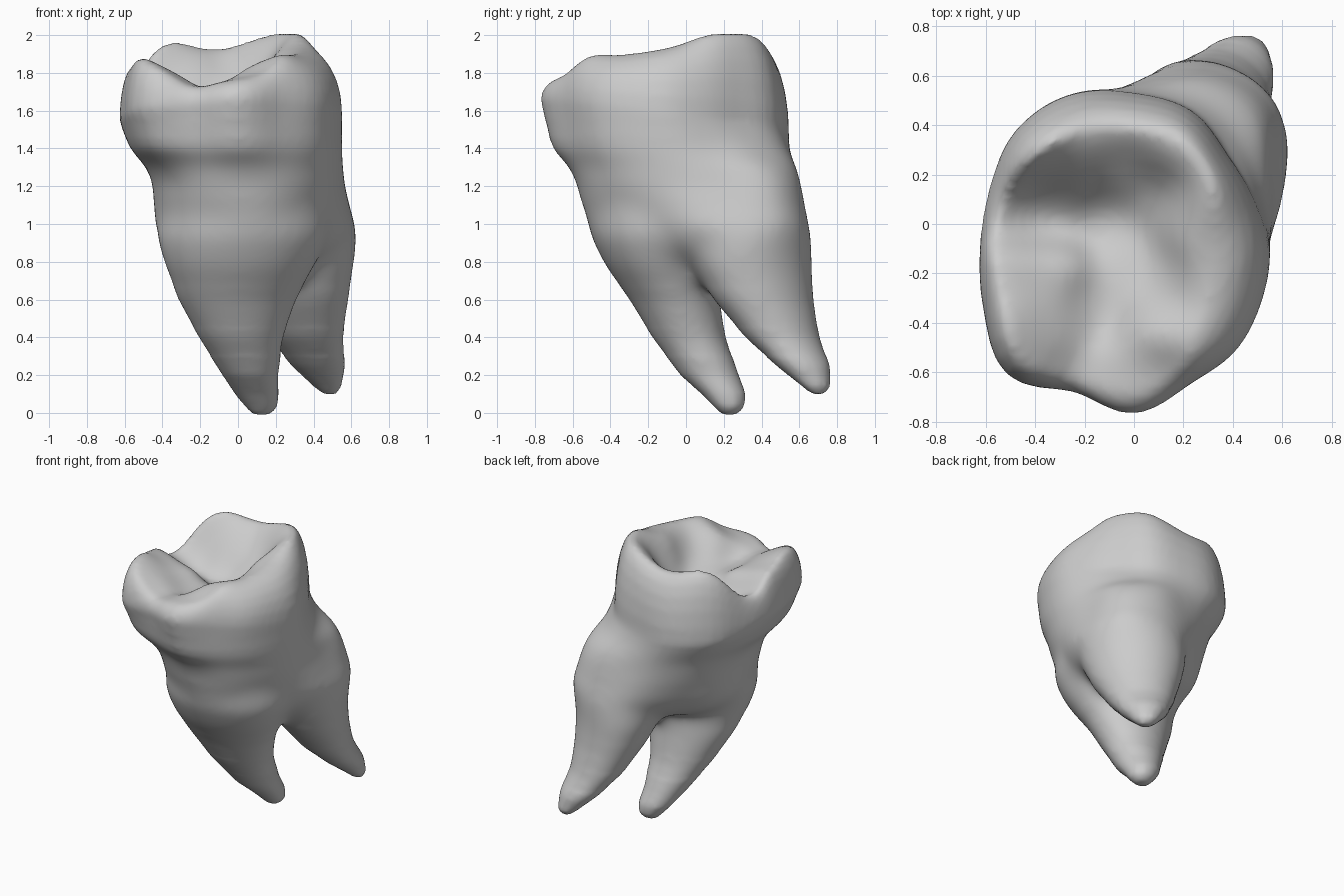
import bpy, bmesh, math

if "Cube" in bpy.data.objects:
    bpy.data.objects.remove(bpy.data.objects["Cube"])

N = 64  # points round each ring

# Height points (x, y, z) of the chewing surface: cusp rim, then inner basin
BITE = [(-.50, -.42, 1.88), (-.52, -.20, 1.83), (-.56, .07, 1.74), (-.50, .24, 1.92),
        (-.38, .36, 2.0), (-.16, .39, 1.93), (.05, .38, 1.97), (.20, .28, 2.0),
        (.27, .10, 1.98), (.29, -.05, 1.94), (.26, -.25, 1.89), (.15, -.42, 1.87),
        (.05, -.58, 1.79), (-.10, -.66, 1.75), (-.25, -.62, 1.73), (-.40, -.58, 1.82),
        (-.10, .02, 1.62), (-.33, .06, 1.65), (0, -.15, 1.68), (-.15, -.35, 1.69),
        (.10, .10, 1.77), (-.04, .22, 1.80), (-.30, .20, 1.81), (-.35, -.20, 1.78),
        (.10, -.30, 1.78), (-.45, .07, 1.69), (-.34, -.40, 1.80)]

# Outline radii at 16 equal angles, counter-clockwise from +x
RIM = [.34, .36, .42, .47, .48, .52, .55, .56, .56, .57, .63, .56, .56, .47, .39, .34]
BULGE = [.55, .53, .54, .61, .635, .68, .68, .635, .625, .66, .725, .63, .67, .595, .585, .56]
NECK = [.51, .55, .66, .65, .58, .55, .54, .52, .50, .53, .57, .59, .58, .56, .53, .51]
TRUNK = [.50, .57, .67, .65, .58, .49, .46, .50, .54, .55, .58, .57, .56, .50, .44, .44]


def blend(x, y, values):
    total = weight = 0
    for (px, py, _), v in zip(BITE, values):
        w = math.exp(-((x - px) ** 2 + (y - py) ** 2) / .018)
        total += w * v
        weight += w
    return total / weight


# Adjust the blend so the smooth surface passes near every height point
heights = [p[2] for p in BITE]
for _ in range(6):
    heights = [h + z - blend(x, y, heights) for h, (x, y, z) in zip(heights, BITE)]


def bite_height(x, y):
    return blend(x, y, heights)


def outline(radii, cx, cy, scale=1):
    """Smooth closed outline through polar radii."""
    pts, n = [], len(radii)
    for i in range(N):
        k, t = divmod(i * n / N, 1)
        a, b, c, d = (radii[(int(k) + j) % n] for j in (-1, 0, 1, 2))
        r = b + .5 * t * (c - a + t * (2*a - 5*b + 4*c - d + t * (3*(b - c) + d - a)))
        ang = math.tau * i / N
        pts.append((cx + scale * r * math.cos(ang), cy + scale * r * math.sin(ang)))
    return pts


def mix(p, q, t):
    return [tuple(u + (v - u) * t for u, v in zip(a, b)) for a, b in zip(p, q)]


def at(pts, z):
    return [(x, y, z) for x, y in pts]


def loft(bm, rings):
    """Skin a stack of rings, lowest first, and close both ends."""
    rows = [[bm.verts.new(p) for p in ring] for ring in rings]
    for lo, hi in zip(rows, rows[1:]):
        for i in range(N):
            j = (i + 1) % N
            bm.faces.new((lo[i], lo[j], hi[j], hi[i]))
    bm.faces.new(rows[0][::-1])
    bm.faces.new(rows[-1])


def root(bm, sections):
    """Tapering root from sections (z, cx, cy, half_a, half_b, turn)."""
    rings = []
    for z, cx, cy, a, b, turn in sections:
        ct, st = math.cos(turn), math.sin(turn)
        ring = []
        for i in range(N):
            u, v = a * math.cos(math.tau * i / N), b * math.sin(math.tau * i / N)
            ring.append((cx + u * ct - v * st, cy + u * st + v * ct, z))
        rings.append(ring)
    loft(bm, rings)


bm = bmesh.new()

# Trunk and crown walls, arched underneath where the roots part
rim, bulge = outline(RIM, 0, -.1), outline(BULGE, 0, -.1)
neck, trunk = outline(NECK, .05, 0), outline(TRUNK, .1, .05)
rings = [at(outline(TRUNK, .11, .08, .45), .79), at(outline(TRUNK, .11, .07, .7), .82),
         at(outline(TRUNK, .1, .05, .88), .88), at(trunk, .98),
         at(mix(trunk, neck, .55), 1.1), at(neck, 1.22),
         at(mix(neck, bulge, .2), 1.30), at(mix(neck, bulge, .7), 1.40)]

# Rounded shoulder up to the cusp rim
for step in range(7):
    t = step / 6 * math.pi / 2
    s = 1 - math.cos(t)
    ring = []
    for (bx, by), (rx, ry) in zip(bulge, rim):
        low = 1.55 - .14 * by + .05 * bx
        ring.append((bx + (rx - bx) * s, by + (ry - by) * s,
                     low + (bite_height(rx, ry) - low) * math.sin(t)))
    rings.append(ring)

# Chewing surface
for f in (.94, .87, .79, .7, .61, .52, .43, .34, .25, .16, .07, .01):
    pts = [(x * f - .08 * (1 - f), -.1 + (y + .1) * f) for x, y in rim]
    rings.append([(x, y, bite_height(x, y)) for x, y in pts])
loft(bm, rings)

# Front root
root(bm, [(-.01, .125, .23, .045, .04, 0), (.03, .125, .23, .085, .08, 0),
          (.1, .10, .20, .117, .118, 0), (.2, .065, .125, .148, .155, 0),
          (.4, .015, .015, .225, .195, 0), (.6, -.005, -.06, .315, .24, 0),
          (.78, .01, -.13, .40, .30, 0), (.95, .025, -.13, .465, .385, 0),
          (1.1, .05, -.1, .43, .40, 0)])

# Back root
turn = -math.pi / 4
root(bm, [(.10, .485, .70, .04, .035, turn), (.14, .475, .69, .08, .07, turn),
          (.25, .425, .62, .15, .135, turn), (.4, .36, .51, .215, .18, turn),
          (.6, .32, .41, .29, .24, turn), (.78, .295, .35, .35, .29, turn),
          (.95, .285, .315, .36, .34, turn), (1.1, .25, .28, .34, .33, turn)])

mesh = bpy.data.meshes.new("molar_tooth")
bm.to_mesh(mesh)
bm.free()
tooth = bpy.data.objects.new("molar_tooth", mesh)
bpy.context.collection.objects.link(tooth)

# Fuse crown and roots into one soft skin
fuse = tooth.modifiers.new("fuse", 'REMESH')
fuse.mode = 'VOXEL'
fuse.voxel_size = .02
soften = tooth.modifiers.new("soften", 'SMOOTH')
soften.factor = .5
soften.iterations = 6
skin = bpy.data.meshes.new_from_object(
    tooth.evaluated_get(bpy.context.evaluated_depsgraph_get()))
tooth.modifiers.clear()
tooth.data = skin

# Blend the joints between crown, trunk and roots more strongly
bm = bmesh.new()
bm.from_mesh(skin)
for low, high, repeats in ((.3, 1.55, 10), (.66, 1.12, 24), (.45, 1.45, 8)):
    band = [v for v in bm.verts if low < v.co.z < high]
    for _ in range(repeats):
        bmesh.ops.smooth_vert(bm, verts=band, factor=.5,
                              use_axis_x=True, use_axis_y=True, use_axis_z=True)
for face in bm.faces:
    face.smooth = True
bm.to_mesh(skin)
bm.free()
